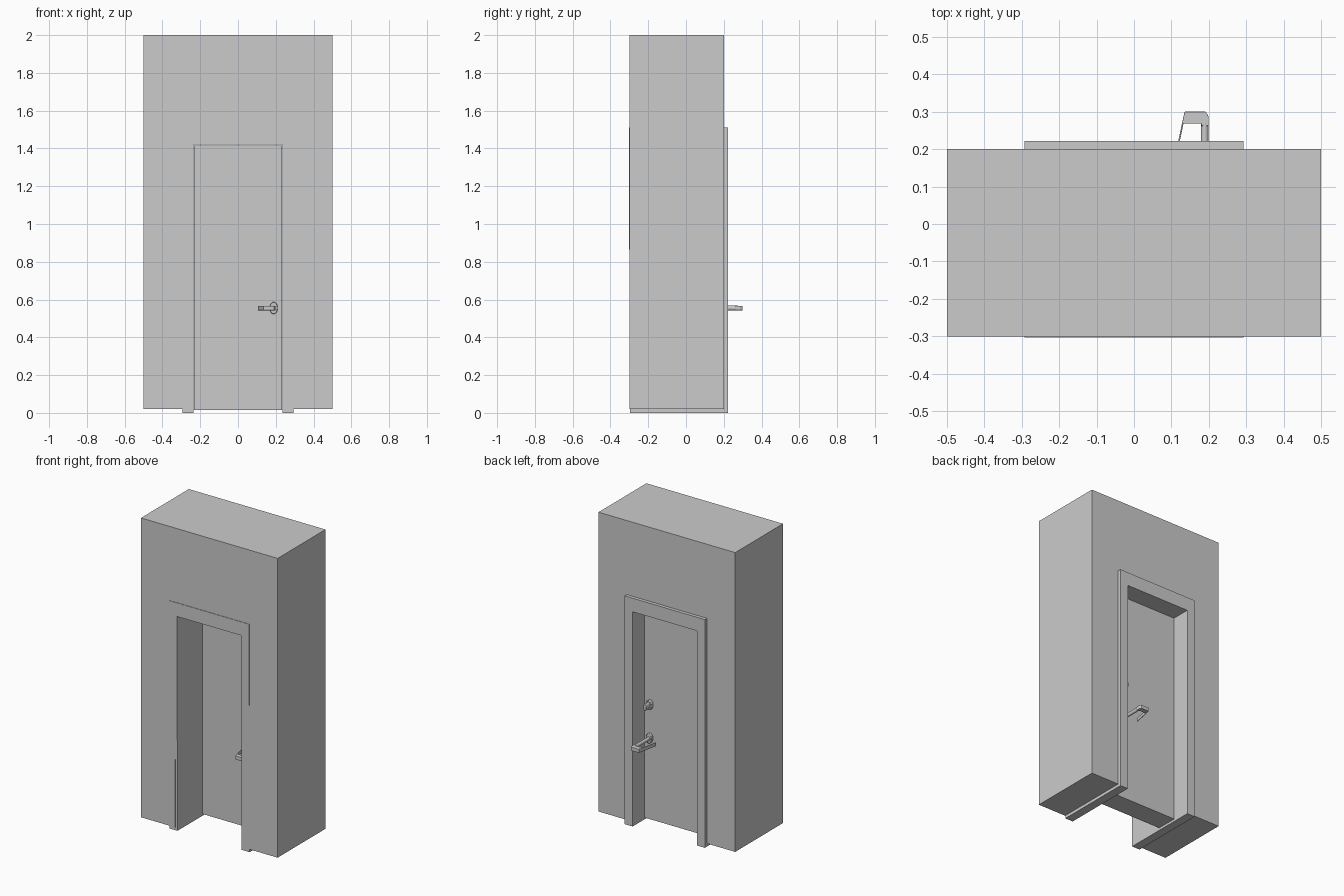
import bpy, bmesh, math
from mathutils import Vector

if "Cube" in bpy.data.objects:
    bpy.data.objects.remove(bpy.data.objects["Cube"])

DOOR_FRONT, DOOR_BACK = -0.04, 0.102


def finish(name, bm):
    bmesh.ops.recalc_face_normals(bm, faces=bm.faces)
    me = bpy.data.meshes.new(name)
    bm.to_mesh(me)
    bm.free()
    ob = bpy.data.objects.new(name, me)
    bpy.context.collection.objects.link(ob)
    return ob


def prism(name, pts, vec):
    """Extrude a closed polygon of 3D points along vec."""
    bm = bmesh.new()
    face = bm.faces.new([bm.verts.new(p) for p in pts])
    ext = bmesh.ops.extrude_face_region(bm, geom=[face])
    moved = [g for g in ext["geom"] if isinstance(g, bmesh.types.BMVert)]
    bmesh.ops.translate(bm, verts=moved, vec=Vector(vec))
    return finish(name, bm)


def arch(name, xo, xi, zb, zi, zo, y0, y1):
    """Upside-down U around a doorway, extruded through y."""
    half = [(xi, zi), (xi, zb), (xo, zb), (xo, zo)]
    pts = half + [(-x, z) for x, z in reversed(half)]
    return prism(name, [(x, y0, z) for x, z in pts], (0, y1 - y0, 0))


def bevel(ob, width, segments=2):
    m = ob.modifiers.new("bevel", "BEVEL")
    m.width, m.segments, m.limit_method = width, segments, "ANGLE"


def smooth(ob):
    bpy.ops.object.select_all(action="DESELECT")
    ob.select_set(True)
    bpy.context.view_layer.objects.active = ob
    bpy.ops.object.shade_smooth_by_angle(angle=math.radians(35))


def oval(name, x, z, rx, rz, y0, y1):
    """Oval disc or barrel standing off the door."""
    ring = [(x + rx * math.cos(a), y0, z + rz * math.sin(a))
            for a in (i * math.tau / 32 for i in range(32))]
    ob = prism(name, ring, (0, y1 - y0, 0))
    bevel(ob, 0.003)
    smooth(ob)
    return ob


# Wall block with the doorway, and the frame lining it
arch("wall", 0.5, 0.25, 0.02, 1.44, 2.0, -0.3, 0.2)
frame = arch("door_frame", 0.293, 0.235, 0.0, 1.42, 1.51, -0.3, 0.222)
for v in frame.data.vertices:          # front face leans out slightly at the top
    if v.co.y < 0:
        v.co.y = -0.297 - 0.006 * v.co.z / 1.51

# Door leaf
leaf = [(-0.232, 0.014), (0.232, 0.014), (0.232, 1.416), (-0.232, 1.416)]
prism("door_leaf", [(x, DOOR_FRONT, z) for x, z in leaf],
      (0, DOOR_BACK - DOOR_FRONT, 0))

# Lever handles: side outline as (x, distance from the door)
lever = [(0.199, 0.16), (0.199, 0.185), (0.192, 0.198), (0.135, 0.198),
         (0.105, 0.058), (0.110, 0.058), (0.132, 0.166), (0.18, 0.166),
         (0.18, 0.16)]
Z = 0.555
for side, y, s in (("back", DOOR_BACK, 1.0), ("front", DOOR_FRONT, -0.92)):
    bar = prism(side + "_lever", [(x, y + s * d, Z - 0.012) for x, d in lever],
                (0, 0, 0.024))
    bevel(bar, 0.0015)
    oval(side + "_lever_stem", 0.189, Z, 0.0105, 0.0125, y, y + s * 0.175)
    oval(side + "_lever_rose", 0.189, Z, 0.021, 0.032, y, y + s * 0.02)

# Deadbolt thumb turn on the back only
oval("lock_rose", 0.189, 0.775, 0.022, 0.032, DOOR_BACK, DOOR_BACK + 0.02)
oval("lock_turn", 0.189, 0.775, 0.012, 0.022, DOOR_BACK, DOOR_BACK + 0.06)
